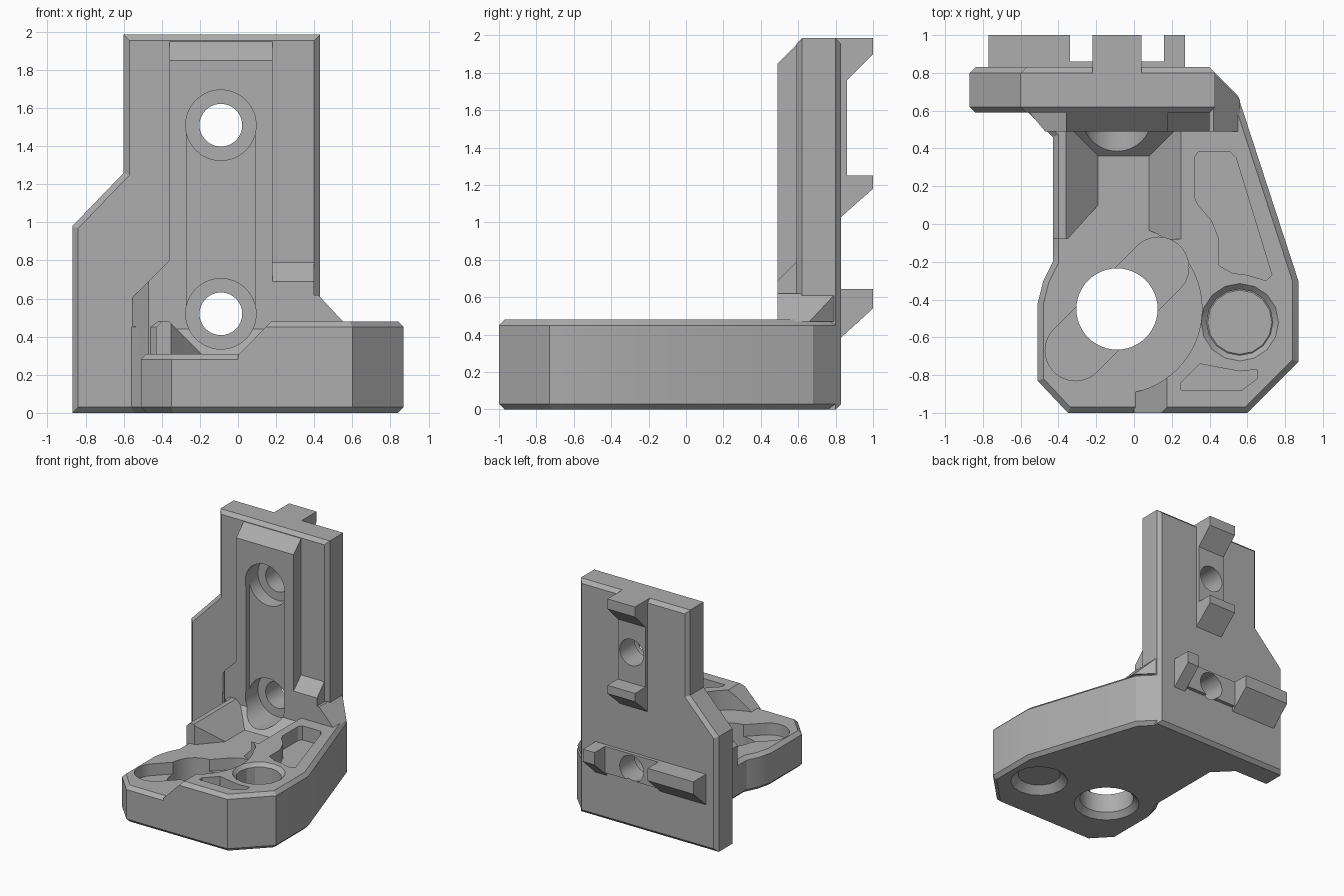
import bpy, bmesh, math
from mathutils import Matrix, Vector

if "Cube" in bpy.data.objects:
    bpy.data.objects.remove(bpy.data.objects["Cube"])

grey = bpy.data.materials.new("plain_grey")
grey.use_nodes = True
GREY = (0.42, 0.42, 0.42, 1)
grey.diffuse_color = GREY
grey.node_tree.nodes["Principled BSDF"].inputs["Base Color"].default_value = GREY


def finish(name, bm):
    bmesh.ops.recalc_face_normals(bm, faces=bm.faces)
    mesh = bpy.data.meshes.new(name)
    bm.to_mesh(mesh)
    bm.free()
    mesh.materials.append(grey)
    ob = bpy.data.objects.new(name, mesh)
    bpy.context.collection.objects.link(ob)
    return ob


def prism(name, outline, lo, hi, axis="z", bevel=0):
    """Extrude an outline along z (x, y), y (x, z) or x (y, z)."""
    place = {"z": lambda a, b, c: (a, b, c),
             "y": lambda a, b, c: (a, c, b),
             "x": lambda a, b, c: (c, a, b)}[axis]
    bm = bmesh.new()
    face = bm.faces.new([bm.verts.new(place(a, b, lo)) for a, b in outline])
    grown = bmesh.ops.extrude_face_region(bm, geom=[face])["geom"]
    shift = Vector(place(0, 0, hi - lo))
    for v in grown:
        if isinstance(v, bmesh.types.BMVert):
            v.co += shift
    bmesh.ops.recalc_face_normals(bm, faces=bm.faces)
    if bevel:
        k = "xyz".index(axis)
        rims = [e for e in bm.edges if abs(e.verts[0].co[k] - e.verts[1].co[k]) < 1e-5]
        bmesh.ops.bevel(bm, geom=rims, offset=bevel, segments=1, affect="EDGES")
    return finish(name, bm)


def box(name, x, y, z):
    return prism(name, [(x[0], y[0]), (x[1], y[0]), (x[1], y[1]), (x[0], y[1])], *z)


def hull(name, points):
    bm = bmesh.new()
    for p in points:
        bm.verts.new(p)
    bmesh.ops.convex_hull(bm, input=bm.verts)
    return finish(name, bm)


def cone(name, x, y, r0, r1, lo, hi, sides=48):
    """Upright round cutter from lo to hi."""
    bm = bmesh.new()
    bmesh.ops.create_cone(bm, cap_ends=True, segments=sides, radius1=r0, radius2=r1,
                          depth=hi - lo, matrix=Matrix.Translation((x, y, (lo + hi) / 2)))
    return finish(name, bm)


def stadium(c0, c1, r, n=20):
    """Rounded slot outline around two centres."""
    a = math.atan2(c1[1] - c0[1], c1[0] - c0[0])
    pts = []
    for c, start in ((c1, a - math.pi / 2), (c0, a + math.pi / 2)):
        pts += [(c[0] + r * math.cos(start + math.pi * i / n),
                 c[1] + r * math.sin(start + math.pi * i / n)) for i in range(n + 1)]
    return pts


def circle(c, r, n=48):
    return [(c[0] + r * math.cos(math.tau * i / n),
             c[1] + r * math.sin(math.tau * i / n)) for i in range(n)]


def combine(target, others, operation, keep=False):
    bpy.context.view_layer.objects.active = target
    for o in others:
        mod = target.modifiers.new("bool", "BOOLEAN")
        mod.operation, mod.solver, mod.object = operation, "EXACT", o
        bpy.ops.object.modifier_apply(modifier=mod.name)
        if not keep:
            bpy.data.objects.remove(o)
    return target


# Base: raised slab cut away around the round floor, over a lower slab
plan = [(-0.35, -1), (0.6, -1), (0.87, -0.73), (0.87, -0.3), (0.55, 0.68), (0.40, 0.83),
        (-0.57, 0.83), (-0.57, 0.6), (-0.43, 0.46), (-0.43, -0.2), (-0.48, -0.3),
        (-0.51, -0.42), (-0.51, -0.83)]
base = prism("base", plan, 0, 0.48, bevel=0.03)
low = prism("low_slab", plan, 0, 0.31, bevel=0.03)
main, side = (-0.09, -0.45), (0.56, -0.52)
combine(base, [
    cone("floor_cut", *main, 0.45, 0.45, 0.2, 0.7, 64),
    box("front_cut", (-0.8, 0), (-1.2, -0.08), (0.2, 0.7)),
    prism("ramp_cut", [(-0.1, 0.2), (-0.11, 0.2), (-0.11, 0.7), (0.39, 0.7)], -1.2, -0.75, "y"),
    hull("trough_cut", [(x, y, z) for z, g in ((0.29, -0.02), (0.53, 0.22))
                        for x in (-0.19 - g, 0.08 + g) for y in (-0.08, 0.36 + g)]),
    prism("ridge_cut", [(-0.36, -0.09), (-0.19, 0.1), (0, 0.1), (0, -0.09)], 0.2, 0.7),
], "DIFFERENCE")
combine(base, [low], "UNION")

# Base holes, diagonal slot and pockets
combine(base, [
    prism("slot_cut", stadium((-0.31, -0.67), (0.13, -0.23), 0.16), 0.21, 0.7),
    cone("main_hole", *main, 0.215, 0.215, -0.1, 0.7),
    cone("main_countersink", *main, 0.29, 0.2, -0.03, 0.06),
    cone("side_hole", *side, 0.175, 0.175, -0.1, 0.7, 16),
    cone("side_rim", *side, 0.165, 0.225, 0.44, 0.5, 16),
    cone("side_countersink", *side, 0.25, 0.17, -0.02, 0.06, 16),
    prism("long_pocket", [(0.34, 0.38), (0.51, 0.38), (0.54, 0.35), (0.73, -0.27), (0.7, -0.3),
                          (0.6, -0.27), (0.52, -0.26), (0.45, -0.22), (0.45, -0.08),
                          (0.41, 0.02), (0.34, 0.1), (0.32, 0.14), (0.32, 0.35)], 0.36, 0.7),
    prism("small_pocket", [(0.25, -0.88), (0.57, -0.88), (0.65, -0.82), (0.65, -0.77),
                           (0.56, -0.78), (0.45, -0.76), (0.35, -0.74), (0.25, -0.84)],
          0.36, 0.7),
], "DIFFERENCE")

# Back plate with front rib and foot gussets
plate = prism("back_plate", [(-0.87, 0), (0.43, 0), (0.43, 1.985), (-0.6, 1.985),
                             (-0.6, 1.26), (-0.87, 0.98)], 0.59, 0.83, "y", 0.03)
rib = prism("rib", [(0.7, 0.05), (0.49, 0.05), (0.49, 1.85), (0.625, 1.985), (0.7, 1.985)],
            -0.36, 0.18, "x")
left_foot = hull("left_foot", [
    (x, y, z) for y, pts in ((0.61, [(-0.57, 0.04), (-0.57, 0.59), (-0.36, 0.8), (0, 0.8), (0, 0.04)]),
                             (0.49, [(-0.47, 0.04), (-0.47, 0.69), (-0.36, 0.8), (0, 0.8), (0, 0.04)]))
    for x, z in pts])
right_foot = prism("right_foot", [(0.49, 0.05), (0.49, 0.69), (0.59, 0.79), (0.65, 0.79),
                                  (0.65, 0.05)], 0.1, 0.4, "x")
flank = hull("flank", [(0.3, 0.49, 0.47), (0.56, 0.49, 0.47), (0.56, 0.66, 0.47),
                       (0.43, 0.79, 0.47), (0.3, 0.79, 0.47), (0.3, 0.49, 0.62),
                       (0.42, 0.49, 0.62), (0.42, 0.8, 0.62), (0.3, 0.8, 0.62)])
combine(plate, [rib, left_foot, right_foot, flank], "UNION")


# Rear hooks standing on thin pads
def hook(name, top, tip, foot, x):
    return prism(name, [(0.8, top), (1, top), (1, tip), (0.83, foot), (0.8, foot)], *x, "x")


upper = box("upper_clip", (-0.22, 0.04), (0.8, 0.86), (1.1, 1.95))
combine(upper, [hook("top_hook", 1.985, 1.9, 1.73, (-0.22, 0.04)),
                hook("mid_hook", 1.25, 1.18, 1.03, (-0.22, 0.04))], "UNION")
lower = box("lower_clip", (-0.5, 0.2), (0.8, 0.86), (0.42, 0.645))
combine(lower, [hook("long_hook", 0.645, 0.54, 0.385, (-0.77, -0.34)),
                hook("short_hook", 0.645, 0.54, 0.385, (0.16, 0.27))], "UNION")

# Screw channel, counterbores and through holes
ends = [(-0.09, 0.52), (-0.09, 1.51)]
cutters = [prism("channel_cut", stadium(*ends, 0.18), 0.2, 0.54, "y")]
for c in ends:
    cutters += [prism("counterbore", circle(c, 0.185), 0.2, 0.66, "y"),
                prism("screw_hole", circle(c, 0.112), 0.5, 1.2, "y")]
for part in (base, plate, upper, lower):
    combine(part, cutters, "DIFFERENCE", keep=True)
for c in cutters:
    bpy.data.objects.remove(c)

# Shading
bpy.ops.object.select_all(action="DESELECT")
for part in (base, plate, upper, lower):
    part.select_set(True)
bpy.context.view_layer.objects.active = base
bpy.ops.object.shade_smooth_by_angle(angle=math.radians(20))
